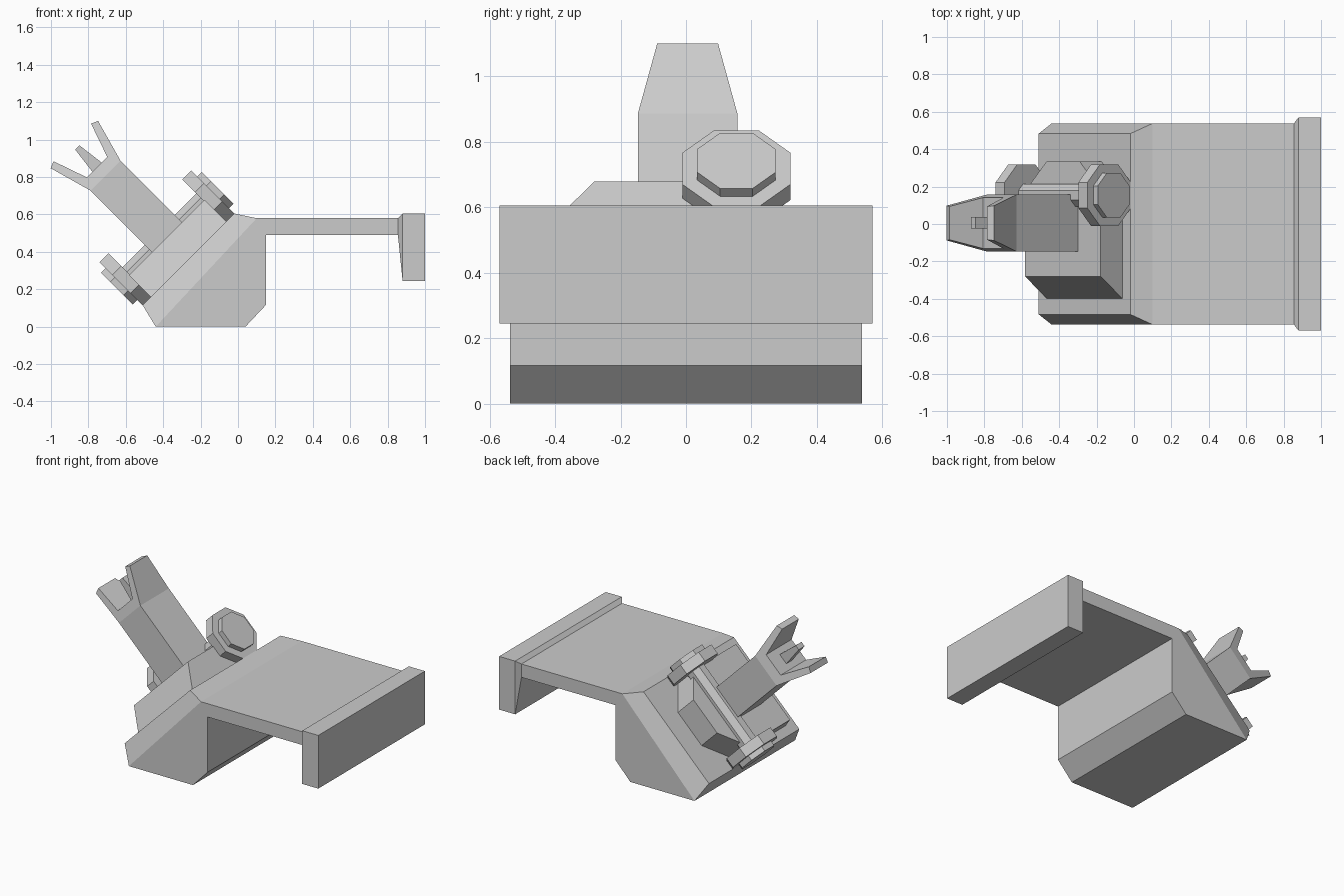
import bpy, bmesh
from math import radians, cos
from mathutils import Matrix

if "Cube" in bpy.data.objects:
    bpy.data.objects.remove(bpy.data.objects["Cube"])

TILT = Matrix.Rotation(radians(-45), 4, 'Y')   # local x runs up the slope, local z points outward
MID = 0.07                                     # middle of the slope


def finish(name, bm, matrix=None):
    bmesh.ops.recalc_face_normals(bm, faces=bm.faces)
    if matrix:
        bm.transform(matrix)
    mesh = bpy.data.meshes.new(name)
    bm.to_mesh(mesh)
    bm.free()
    obj = bpy.data.objects.new(name, mesh)
    bpy.context.collection.objects.link(obj)
    return obj


def slab(name, points, near, far, caps=None, matrix=None):
    """Extrude an x-z profile along y; near/far give the y of each point."""
    bm = bmesh.new()
    a = [bm.verts.new((x, near(i, z), z)) for i, (x, z) in enumerate(points)]
    b = [bm.verts.new((x, far(i, z), z)) for i, (x, z) in enumerate(points)]
    n = len(points)
    for i in range(n):
        j = (i + 1) % n
        bm.faces.new((a[i], a[j], b[j], b[i]))
    for cap in caps or [range(n)]:
        bm.faces.new([a[i] for i in cap])
        bm.faces.new([b[i] for i in reversed(cap)])
    return finish(name, bm, matrix)


def loft(name, lower, upper, matrix=None):
    """Join two matching rings of points into a closed solid."""
    bm = bmesh.new()
    a = [bm.verts.new(p) for p in lower]
    b = [bm.verts.new(p) for p in upper]
    n = len(a)
    bm.faces.new(a)
    bm.faces.new(b)
    for i in range(n):
        j = (i + 1) % n
        bm.faces.new((a[i], a[j], b[j], b[i]))
    return finish(name, bm, matrix)


def octagon(name, apothem, u0, u1, y=0.154, n=0.602):
    """Eight-sided bar whose axis runs up the slope."""
    bm = bmesh.new()
    r = apothem / cos(radians(22.5))
    bmesh.ops.create_cone(bm, cap_ends=True, segments=8, radius1=r, radius2=r, depth=u1 - u0)
    flat = max(abs(v.co.x) for v in bm.verts)
    if abs(flat - r) < 1e-4:
        bm.transform(Matrix.Rotation(radians(22.5), 4, 'Z'))
    bm.transform(Matrix.Translation(((u0 + u1) / 2, y, n)) @ Matrix.Rotation(radians(90), 4, 'Y'))
    return finish(name, bm, TILT)


def rect(x, y, z0, z1):
    return [(x, -y, z0), (x, y, z0), (x, y, z1), (x, -y, z1)]


# Base and deck in one profile; the sloped face is chamfered at both sides
body = [(-0.44, 0), (0.04, 0), (0.15, 0.117), (0.15, 0.49), (0.855, 0.49),
        (0.855, 0.58), (0.1, 0.58), (-0.02, 0.605), (-0.51, 0.115)]
half = lambda i: 0.483 if i > 6 else 0.538
slab("base_and_deck", body, lambda i, z: -half(i), lambda i, z: half(i),
     [[0, 1, 2, 3, 4, 5, 6], [0, 6, 7, 8]])

# End flange: flared lip and upright plate
loft("flange_lip", rect(0.855, 0.538, 0.49, 0.58), rect(0.88, 0.57, 0.245, 0.605))
loft("flange_plate", rect(0.88, 0.57, 0.245, 0.605), rect(1.0, 0.57, 0.245, 0.605))

# Raised pad on the slope, one end ramped and the other with cut corners
def pad_ring(ramp, n):
    return [(-0.218, ramp, n), (0.354, ramp, n), (0.354, 0.175, n),
            (0.195, 0.335, n), (-0.055, 0.335, n), (-0.218, 0.175, n)]

loft("sloped_pad", pad_ring(-0.4, 0.44), pad_ring(-0.28, 0.606), TILT)

# Axle with a stepped octagonal wheel at each end
octagon("axle", 0.06, -0.22, 0.352)
for side, tag in ((1, "upper"), (-1, "lower")):
    for part, size, d0, d1 in (("wheel", 0.165, 0.279, 0.347), ("hub_cap", 0.12, 0.347, 0.381)):
        lo, hi = sorted((0.067 + side * d0, 0.067 + side * d1))
        octagon(f"{tag}_{part}", size, lo, hi)

# Post ending in two splayed, tapering prongs
right = [(0.113, 0.6), (0.113, 1.071), (0.179, 1.307), (0.142, 1.323), (0.077, 1.135)]
post = [(MID + u, n) for u, n in right] + [(MID - u, n) for u, n in reversed(right)]
taper = lambda n: max(0, n - 1.071) * 0.25
slab("forked_post", post, lambda i, n: -0.147 + taper(n), lambda i, n: 0.157 - taper(n),
     [[0, 1, 8, 9], [1, 2, 3, 4, 5, 6, 7, 8]], TILT)

# Small tapered pin between the prongs
pin = [(MID - 0.037, 1.12), (MID + 0.037, 1.12), (MID + 0.016, 1.285), (MID - 0.016, 1.285)]
slab("centre_pin", pin, lambda i, n: -0.025, lambda i, n: 0.038, None, TILT)
